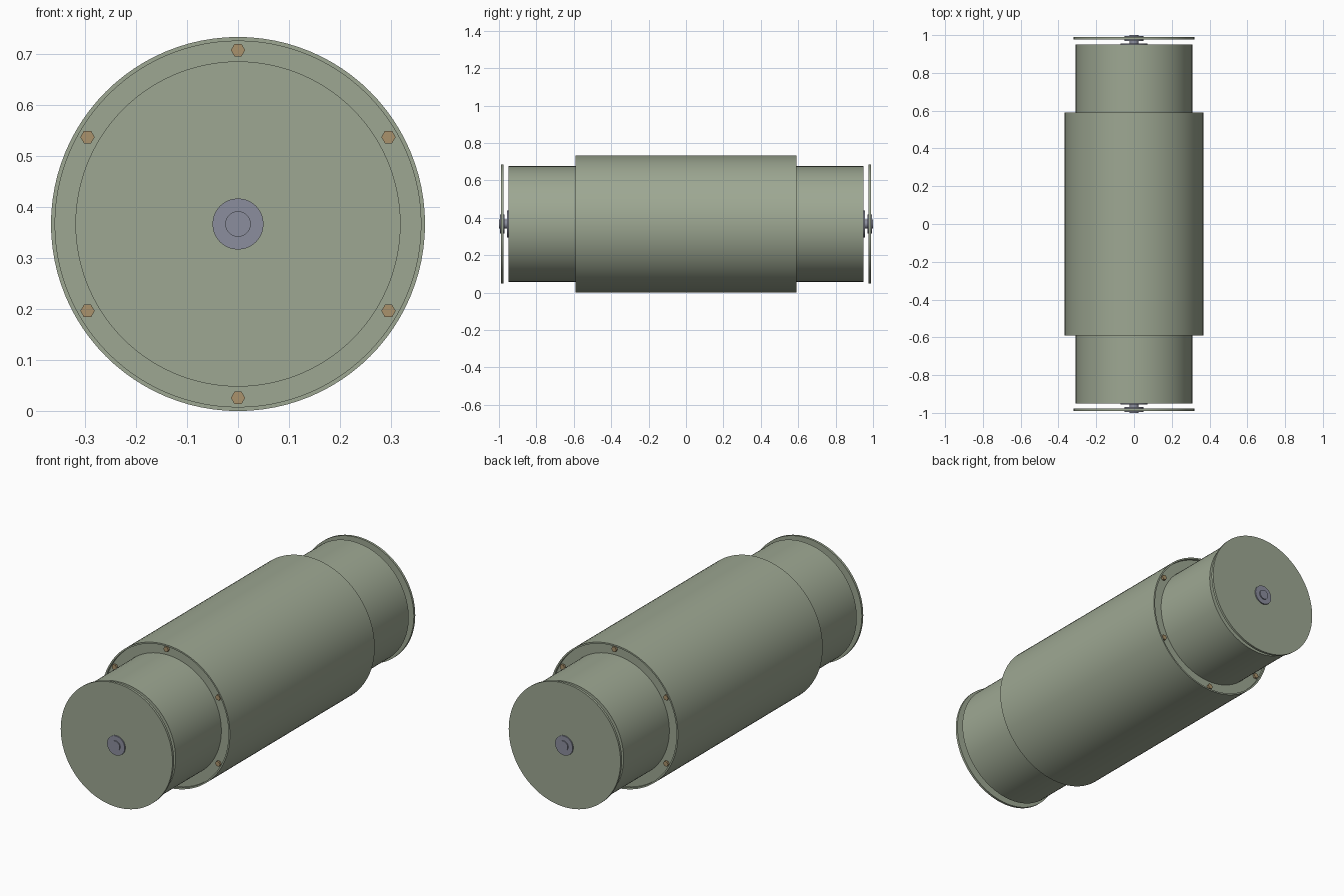
import bpy, bmesh, math
from mathutils import Vector

if "Cube" in bpy.data.objects:
    bpy.data.objects.remove(bpy.data.objects["Cube"])

AXIS_Z = 0.367


def material(name, rgb):
    m = bpy.data.materials.new(name)
    m.diffuse_color = (*rgb, 1)
    m.use_nodes = True
    m.node_tree.nodes["Principled BSDF"].inputs["Base Color"].default_value = m.diffuse_color
    return m


OLIVE = material("olive_paint", (0.34, 0.39, 0.29))
STEEL = material("blue_steel", (0.26, 0.27, 0.34))
BRASS = material("brass", (0.40, 0.29, 0.15))


def lathe(name, profile, mat, segs=96, closed=False, center=(0, 0, AXIS_Z), smooth=True):
    """Revolve (radius, y) points about the y axis; open profiles get end caps."""
    bm = bmesh.new()
    rings = []
    for r, y in profile:
        rings.append([bm.verts.new((r * math.cos(2 * math.pi * i / segs), y,
                                    r * math.sin(2 * math.pi * i / segs)))
                      for i in range(segs)])
    pairs = list(zip(rings, rings[1:]))
    if closed:
        pairs.append((rings[-1], rings[0]))
    for a, b in pairs:
        for i in range(segs):
            j = (i + 1) % segs
            bm.faces.new((a[i], a[j], b[j], b[i]))
    if not closed:
        bm.faces.new(rings[0])
        bm.faces.new(rings[-1])
    bmesh.ops.recalc_face_normals(bm, faces=bm.faces)
    mesh = bpy.data.meshes.new(name)
    bm.to_mesh(mesh)
    bm.free()
    mesh.materials.append(mat)
    ob = bpy.data.objects.new(name, mesh)
    ob.location = Vector(center)
    bpy.context.collection.objects.link(ob)
    if smooth:
        bpy.ops.object.select_all(action='DESELECT')
        bpy.context.view_layer.objects.active = ob
        ob.select_set(True)
        bpy.ops.object.shade_smooth_by_angle(angle=math.radians(30))
    return ob


# Inner drum running the full length
lathe("inner_drum", [(0.309, -0.95), (0.309, 0.95)], OLIVE)

# Outer casing tube with thin rims standing proud of the end rings
lathe("outer_casing", [(0.367, -0.59), (0.367, 0.59), (0.359, 0.59), (0.359, -0.59)],
      OLIVE, closed=True)

for side, label in ((-1, "front"), (1, "back")):
    # Recessed ring closing the gap between drum and casing
    lathe(label + "_end_ring", [(0.305, side * 0.555), (0.362, side * 0.555),
                                (0.362, side * 0.577), (0.305, side * 0.577)],
          OLIVE, closed=True)

    # Hexagonal bolts around the ring
    for k in range(6):
        a = math.radians(90 + 60 * k)
        lathe(f"{label}_bolt_{k + 1}", [(0.014, side * 0.57), (0.014, side * 0.588)], BRASS,
              segs=6, smooth=False,
              center=(0.341 * math.cos(a), 0, AXIS_Z + 0.341 * math.sin(a)))

    # Thin cover disc spaced off the drum
    lathe(label + "_cover_disc", [(0.319, side * 0.977), (0.319, side * 0.989)], OLIVE)

    # Stepped spindle: flange on the drum, shaft, clamping collar, stud tip
    lathe(label + "_spindle", [(0.072, side * 0.945), (0.072, side * 0.956),
                               (0.025, side * 0.956), (0.025, side * 0.97),
                               (0.05, side * 0.97), (0.05, side * 0.995),
                               (0.025, side * 0.995), (0.025, side * 1.0)],
          STEEL, segs=64)
